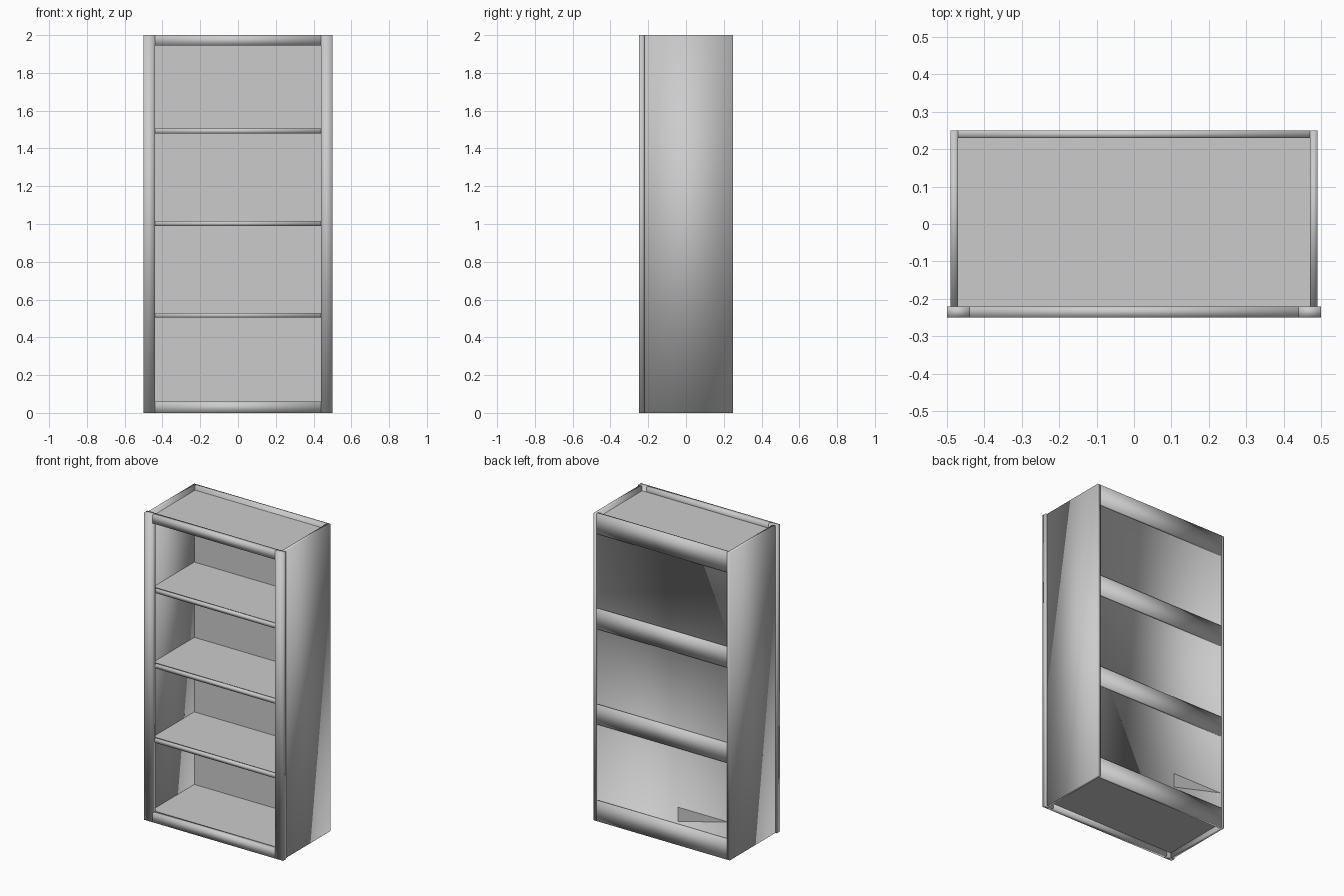
import bpy
import bmesh
from mathutils import Vector

cube = bpy.data.objects.get("Cube")
if cube:
    bpy.data.objects.remove(cube, do_unlink=True)

COLOUR = (0.6, 0.6, 0.6, 1.0)
grey = bpy.data.materials.new("light_grey")
grey.use_nodes = True
grey.diffuse_color = COLOUR
grey.node_tree.nodes["Principled BSDF"].inputs["Base Color"].default_value = COLOUR


def finish(name, bm, smooth):
    for face in bm.faces:
        face.smooth = smooth
    mesh = bpy.data.meshes.new(name)
    bm.to_mesh(mesh)
    bm.free()
    mesh.materials.append(grey)
    obj = bpy.data.objects.new(name, mesh)
    bpy.context.collection.objects.link(obj)
    return obj


def box_mesh(low, high):
    low, high = Vector(low), Vector(high)
    bm = bmesh.new()
    bmesh.ops.create_cube(bm, size=1)
    bmesh.ops.scale(bm, vec=high - low, verts=bm.verts)
    bmesh.ops.translate(bm, vec=(low + high) / 2, verts=bm.verts)
    return bm


def box(name, low, high, smooth=True):
    return finish(name, box_mesh(low, high), smooth)


# Overall dimensions
FRONT, FRAME_BACK, BACK = -0.25, -0.22, 0.25
PANEL, HEIGHT = 0.235, 2.0
SIDE_IN, SIDE_OUT = 0.47, 0.49
STILE_IN, STILE_OUT = 0.44, 0.5

# Side panels and front stiles
for label, s in (("left", 1), ("right", -1)):
    xs = sorted((s * SIDE_IN, s * SIDE_OUT))
    box(label + "_side", (xs[0], FRAME_BACK, 0), (xs[1], BACK, HEIGHT))
    xs = sorted((s * STILE_IN, s * STILE_OUT))
    box(label + "_front_stile", (xs[0], FRONT, 0), (xs[1], FRAME_BACK, HEIGHT))

# Front rails between the stiles
for label, bottom, top in (("top", 1.945, HEIGHT), ("bottom", 0, 0.06)):
    box(label + "_front_rail", (-STILE_IN, FRONT, bottom), (STILE_IN, FRAME_BACK, top))

# Recessed roof and floor boards
for label, bottom, top in (("roof", 1.945, 1.97), ("floor", 0.03, 0.058)):
    box(label + "_board", (-SIDE_IN, FRAME_BACK, bottom), (SIDE_IN, PANEL, top), False)

# Shelves with a softly shaded front edge
for i, top in enumerate((0.53, 1.015, 1.505)):
    box(f"shelf_{i + 1}", (-SIDE_IN, -0.2, top - 0.025), (SIDE_IN, 0.225, top), False)
    box(f"shelf_edge_{i + 1}", (-SIDE_IN, FRAME_BACK, top - 0.025), (SIDE_IN, -0.2, top))

# Back panel, flat towards the inside
box("back_panel", (-SIDE_IN, 0.222, 0.03), (SIDE_IN, 0.232, 1.97), False)

# Recess on the back: an open tray whose shading turns inwards at the corners
bm = box_mesh((-SIDE_IN + 0.001, PANEL, 0.129), (SIDE_IN - 0.001, BACK - 0.001, 1.871))
bmesh.ops.delete(bm, geom=[f for f in bm.faces if f.normal.y > 0.5], context="FACES_ONLY")
bmesh.ops.reverse_faces(bm, faces=bm.faces)
finish("back_recess", bm, True)

# Back rails
for i, (bottom, top) in enumerate(((0, 0.13), (0.63, 0.755), (1.25, 1.38), (1.87, HEIGHT))):
    box(f"back_rail_{i + 1}", (-SIDE_IN, 0.23, bottom), (SIDE_IN, BACK, top))

# Thin triangular plate low on the back panel
bm = bmesh.new()
corners = [bm.verts.new((x, PANEL + 0.002, z)) for x, z in ((-0.11, 0.147), (-0.11, 0.24), (-0.47, 0.24))]
face = bm.faces.new(corners)
face.normal_update()
if face.normal.y < 0:
    face.normal_flip()
finish("back_plate", bm, False)
